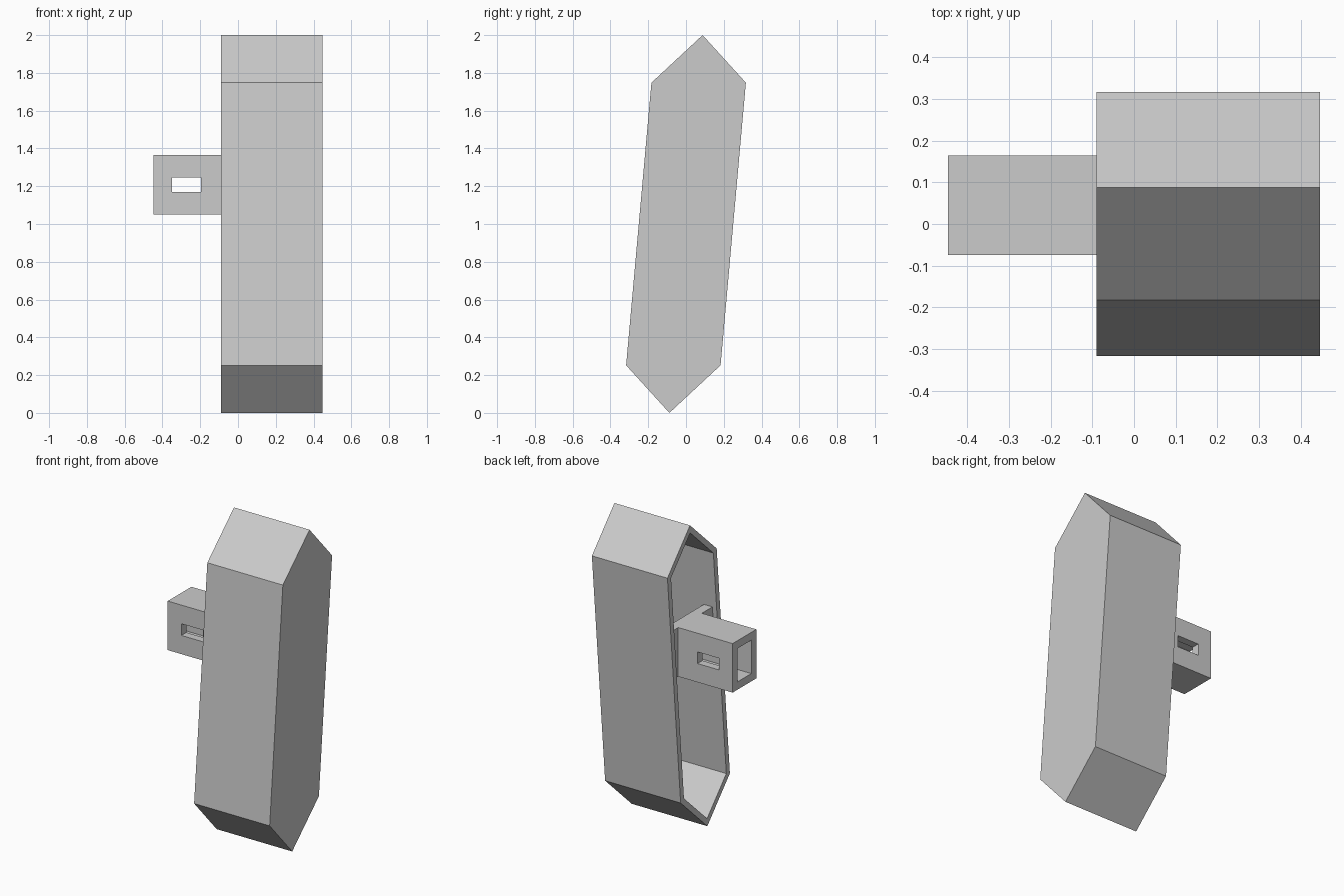
import bpy
import bmesh
from mathutils import Vector

if "Cube" in bpy.data.objects:
    bpy.data.objects.remove(bpy.data.objects["Cube"])

# One plain grey
grey = bpy.data.materials.new("plain_grey")
grey.use_nodes = True
GREY = (0.6, 0.6, 0.6, 1)
grey.diffuse_color = GREY
grey.node_tree.nodes["Principled BSDF"].inputs["Base Color"].default_value = GREY


def prism(name, profile, x0, x1):
    """Extrude a (y, z) profile along x."""
    bm = bmesh.new()
    face = bm.faces.new([bm.verts.new((x0, y, z)) for y, z in profile])
    side = bmesh.ops.extrude_face_region(bm, geom=[face])
    moved = [v for v in side["geom"] if isinstance(v, bmesh.types.BMVert)]
    bmesh.ops.translate(bm, verts=moved, vec=(x1 - x0, 0, 0))
    bmesh.ops.recalc_face_normals(bm, faces=bm.faces)
    mesh = bpy.data.meshes.new(name)
    bm.to_mesh(mesh)
    bm.free()
    mesh.materials.append(grey)
    obj = bpy.data.objects.new(name, mesh)
    bpy.context.collection.objects.link(obj)
    return obj


def cut(obj, cutter):
    """Subtract the cutter and discard it."""
    cutter.hide_render = True
    mod = obj.modifiers.new("cut", "BOOLEAN")
    mod.operation = "DIFFERENCE"
    mod.solver = "EXACT"
    mod.object = cutter
    bpy.context.view_layer.objects.active = obj
    bpy.ops.object.modifier_apply(modifier=mod.name)
    bpy.data.objects.remove(cutter)


def shrink(profile, wall):
    """Move every side of a counterclockwise profile inward by the wall."""
    pts = [Vector(p) for p in profile]
    result = []
    for i, p in enumerate(pts):
        a = (p - pts[i - 1]).normalized()
        b = (pts[(i + 1) % len(pts)] - p).normalized()
        na, nb = Vector((-a.y, a.x)), Vector((-b.y, b.x))
        result.append(p + (na + nb) * wall / (1 + na.dot(nb)))
    return result


def rect(y0, y1, z0, z1):
    return [(y0, z0), (y1, z0), (y1, z1), (y0, z1)]


# Leaning six-sided shell, open on the right side
OPEN, CLOSED, WALL = -0.09, 0.447, 0.035
outline = [(-0.088, 0), (0.183, 0.252), (0.317, 1.748),
           (0.088, 2), (-0.183, 1.748), (-0.317, 0.252)]
shell = prism("shell", outline, OPEN, CLOSED)
cut(shell, prism("shell_cavity", shrink(outline, WALL), OPEN - 0.1, CLOSED - WALL))

# Cross plate spanning the opening, its ends following the lean
LOW, HIGH = 1.05, 1.365


def lean(z):
    return (z - 1) * 0.0896


plate = [(-0.23 + lean(LOW), LOW), (0.23 + lean(LOW), LOW),
         (0.23 + lean(HIGH), HIGH), (-0.23 + lean(HIGH), HIGH)]
prism("cross_plate", plate, -0.06, 0)

# Square socket with an open end and a slot through both sides
socket = rect(-0.075, 0.165, LOW, HIGH)
tube = prism("socket", socket, -0.447, -0.05)
cut(tube, prism("socket_bore", shrink(socket, 0.05), -0.5, -0.08))
cut(tube, prism("slot_cutter", rect(-0.3, 0.4, 1.17, 1.245), -0.35, -0.197))
